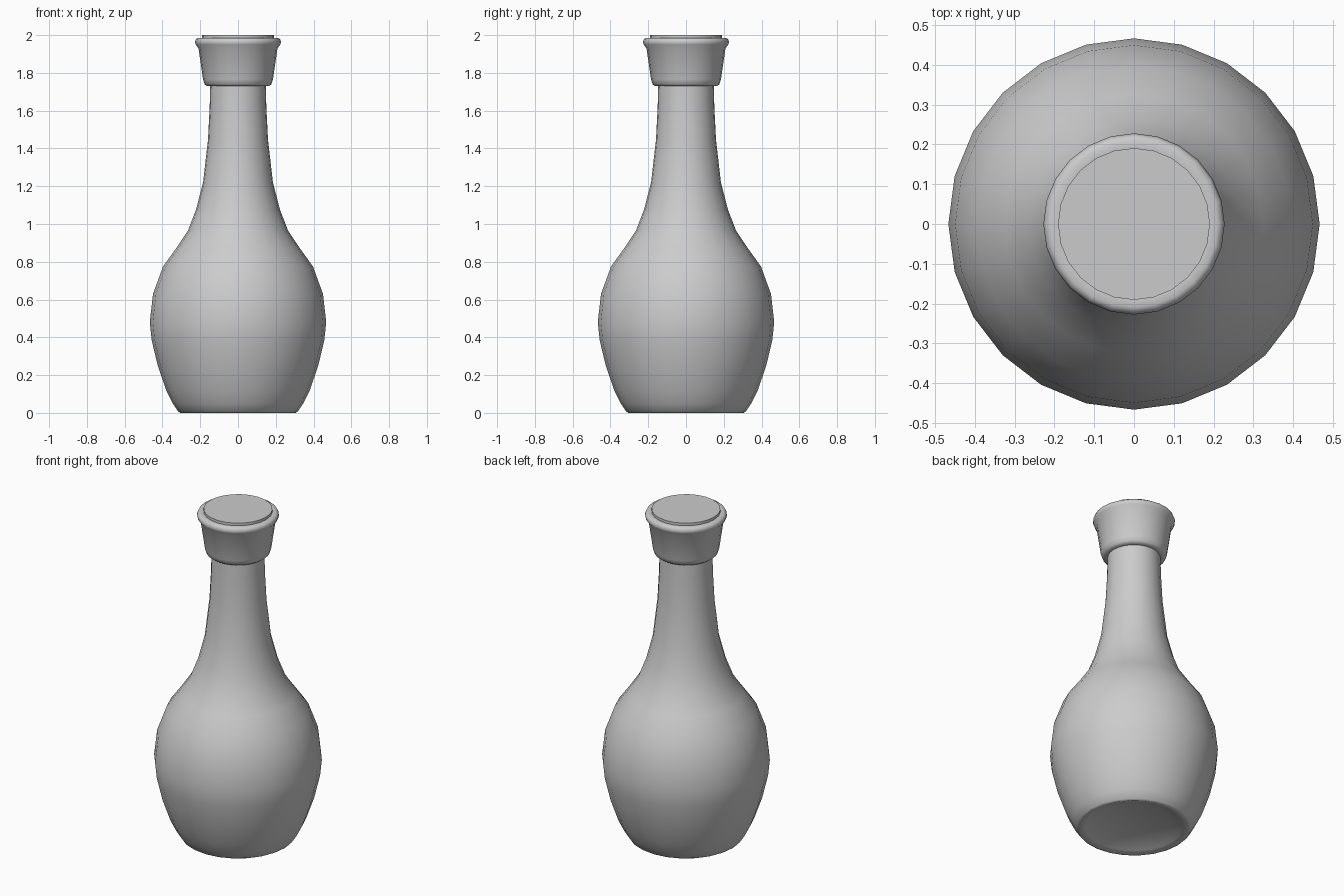
import bpy, bmesh, math

if "Cube" in bpy.data.objects:
    bpy.data.objects.remove(bpy.data.objects["Cube"])

SIDES = 24

grey = bpy.data.materials.new("plain grey")
grey.diffuse_color = (0.6, 0.6, 0.6, 1)
grey.use_nodes = True
grey.node_tree.nodes["Principled BSDF"].inputs["Base Color"].default_value = grey.diffuse_color


def lathe(name, profile, angle, cap_start=False, cap_end=False):
    """Spin a (radius, height) profile, listed so that faces point outward."""
    bm = bmesh.new()
    rings = []
    for r, z in profile:
        rings.append([bm.verts.new((r * math.cos(math.tau * i / SIDES),
                                    r * math.sin(math.tau * i / SIDES), z))
                      for i in range(SIDES)])
    for a, b in zip(rings, rings[1:]):
        for i in range(SIDES):
            j = (i + 1) % SIDES
            bm.faces.new((a[i], a[j], b[j], b[i]))
    if cap_start:
        bm.faces.new(rings[0][::-1])
    if cap_end:
        bm.faces.new(rings[-1])
    mesh = bpy.data.meshes.new(name)
    bm.to_mesh(mesh)
    bm.free()
    mesh.materials.append(grey)
    obj = bpy.data.objects.new(name, mesh)
    bpy.context.collection.objects.link(obj)
    bpy.ops.object.select_all(action='DESELECT')
    obj.select_set(True)
    bpy.context.view_layer.objects.active = obj
    bpy.ops.object.shade_smooth_by_angle(angle=math.radians(angle))
    return obj


# Bottle: recessed base, round belly, slim neck
lathe("bottle_body", [
    (0.20, 0.04), (0.27, 0.012), (0.305, 0.0), (0.317, 0.007),
    (0.345, 0.05), (0.38, 0.12), (0.425, 0.25), (0.457, 0.385),
    (0.467, 0.48), (0.45, 0.63), (0.397, 0.775), (0.325, 0.875),
    (0.265, 0.965), (0.222, 1.077), (0.185, 1.22), (0.159, 1.445),
    (0.15, 1.62), (0.147, 1.75)], 80, cap_start=True)

# Flared collar with a rounded lip
lathe("collar", [
    (0.146, 1.73), (0.165, 1.73), (0.177, 1.74), (0.185, 1.765),
    (0.209, 1.93), (0.224, 1.95), (0.228, 1.964), (0.222, 1.98),
    (0.21, 1.986), (0.19, 1.984)], 80)

# Flat stopper disc on top
lathe("stopper_disc", [(0.191, 1.98), (0.191, 2.0)], 40, cap_end=True)
